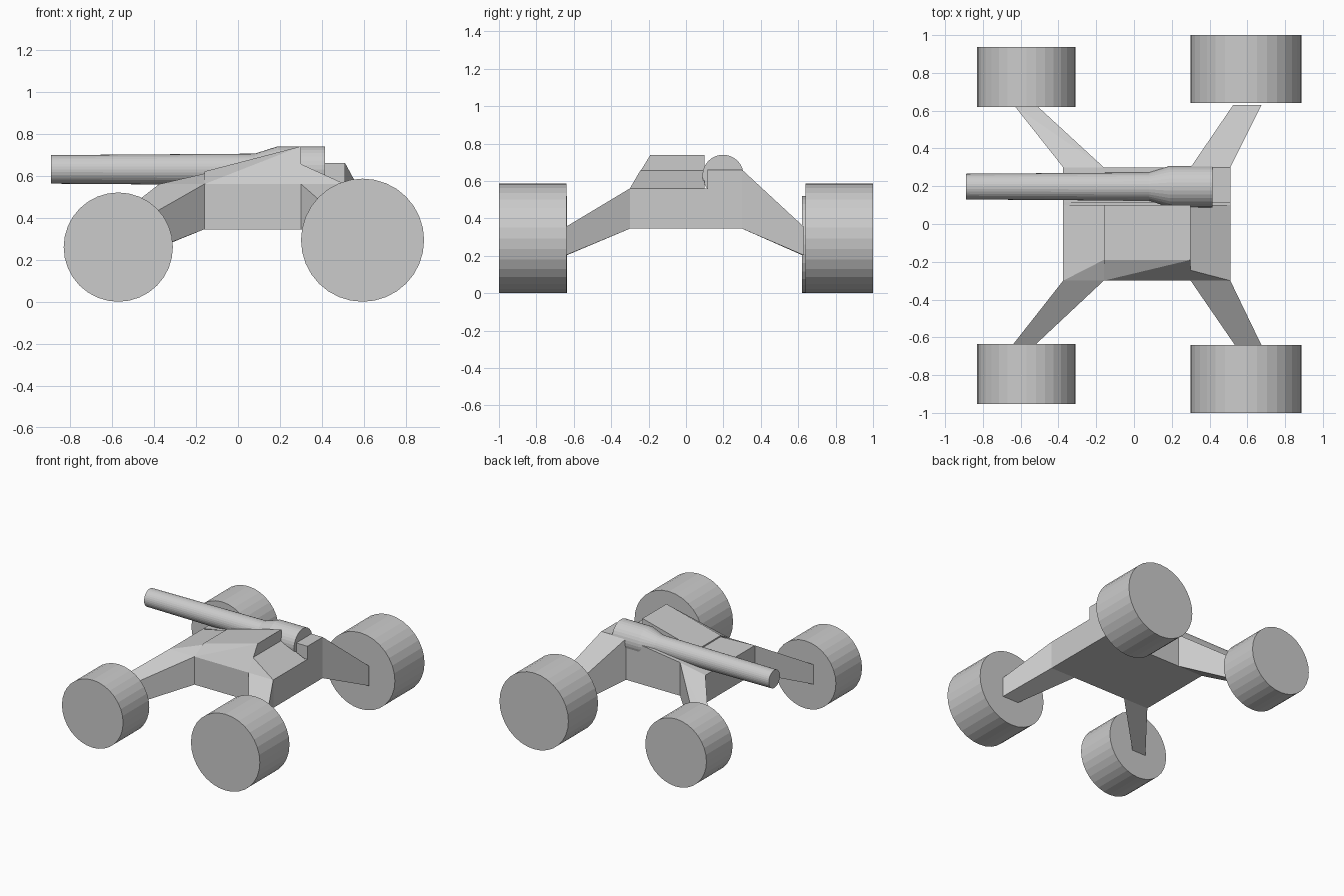
import bpy, bmesh, math
from mathutils import Matrix

if "Cube" in bpy.data.objects:
    bpy.data.objects.remove(bpy.data.objects["Cube"])


def finish(name, bm):
    bmesh.ops.recalc_face_normals(bm, faces=bm.faces)
    me = bpy.data.meshes.new(name)
    bm.to_mesh(me)
    bm.free()
    ob = bpy.data.objects.new(name, me)
    bpy.context.collection.objects.link(ob)
    return ob


def convex(name, points):
    bm = bmesh.new()
    verts = [bm.verts.new(p) for p in points]
    res = bmesh.ops.convex_hull(bm, input=verts)
    loose = [v for v in bm.verts if not v.link_faces]
    bmesh.ops.delete(bm, geom=loose, context='VERTS')
    bmesh.ops.dissolve_limit(bm, angle_limit=math.radians(1),
                             verts=bm.verts, edges=bm.edges)
    return finish(name, bm)


def wheel(name, x, r, y0, y1):
    bm = bmesh.new()
    m = Matrix.Translation((x, (y0 + y1) / 2, r)) @ Matrix.Rotation(math.pi / 2, 4, 'X')
    bmesh.ops.create_cone(bm, cap_ends=True, segments=32, radius1=r, radius2=r,
                          depth=abs(y1 - y0), matrix=m)
    return finish(name, bm)


def prism_y(name, profile, y0, y1):
    return convex(name, [(x, y, z) for x, z in profile for y in (y0, y1)])


XL, XA, XB, XR = -0.375, -0.16, 0.30, 0.51
ZB, ZT = 0.345, 0.56

# hull
prism_y("hull", [(XL, ZB), (XR, ZB), (XR, ZT), (XL, ZT)], -0.3, 0.3)

# rear-side deck under the gun
prism_y("gun_deck", [(XL, ZT - .05), (XR, ZT - .05), (XR, .66), (XB, .662),
                     (XA, .60), (XL, ZT)], 0.115, 0.3)

# cabin wedge and its sloping end panels
convex("cabin", [(XA, -.3, ZT), (XB, -.3, ZT), (XA, .1, ZT), (XB, .1, ZT),
                 (XA, -.19, .62), (XA, .1, .62), (XB, -.19, .74), (XB, .1, .74)])
for side, xi, xo, yi, zi in (("left", XA, XL, -.19, .61), ("right", XB, XR, -.245, .655)):
    convex("cabin_panel_" + side, [(xi, -.3, ZT), (xo, -.3, ZT), (xi, .1, ZT),
                                   (xo, .1, ZT), (xi, yi, zi), (xi, .1, zi)])

# legs: root x range, root tops, tip x range, tip y
legs = [("front_left_leg", -1, XL, XA, ZT, ZT, -.64, -.52, .637),
        ("front_right_leg", -1, XB, XR, ZT, ZT, .535, .675, .642),
        ("back_left_leg", 1, XL, XA, ZT, .60, -.63, -.51, .622),
        ("back_right_leg", 1, XB, XR, .66, .66, .525, .675, .63)]
for name, s, xa, xb, za, zb, ta, tb, ty in legs:
    convex(name, [(xa, s * .3, ZB), (xb, s * .3, ZB), (xa, s * .3, za), (xb, s * .3, zb),
                  (ta, s * ty, .203), (tb, s * ty, .203),
                  (ta, s * ty, .355), (tb, s * ty, .355)])

# wheels
wheel("front_left_wheel", -.57, .26, -.953, -.635)
wheel("back_left_wheel", -.57, .26, .62, .937)
wheel("front_right_wheel", .593, .293, -1.0, -.64)
wheel("back_right_wheel", .593, .293, .64, 1.0)

# gun: lathe along x
profile = [(-.89, .068), (.08, .075), (.19, .11), (.415, .11)]
bm = bmesh.new()
n = 32
rings = [[bm.verts.new((x, .198 + r * math.cos(2 * math.pi * i / n),
                        .63 + r * math.sin(2 * math.pi * i / n))) for i in range(n)]
         for x, r in profile]
for a, b in zip(rings, rings[1:]):
    for i in range(n):
        j = (i + 1) % n
        bm.faces.new((a[i], a[j], b[j], b[i]))
bm.faces.new(rings[0])
bm.faces.new(rings[-1])
finish("gun_barrel", bm)
